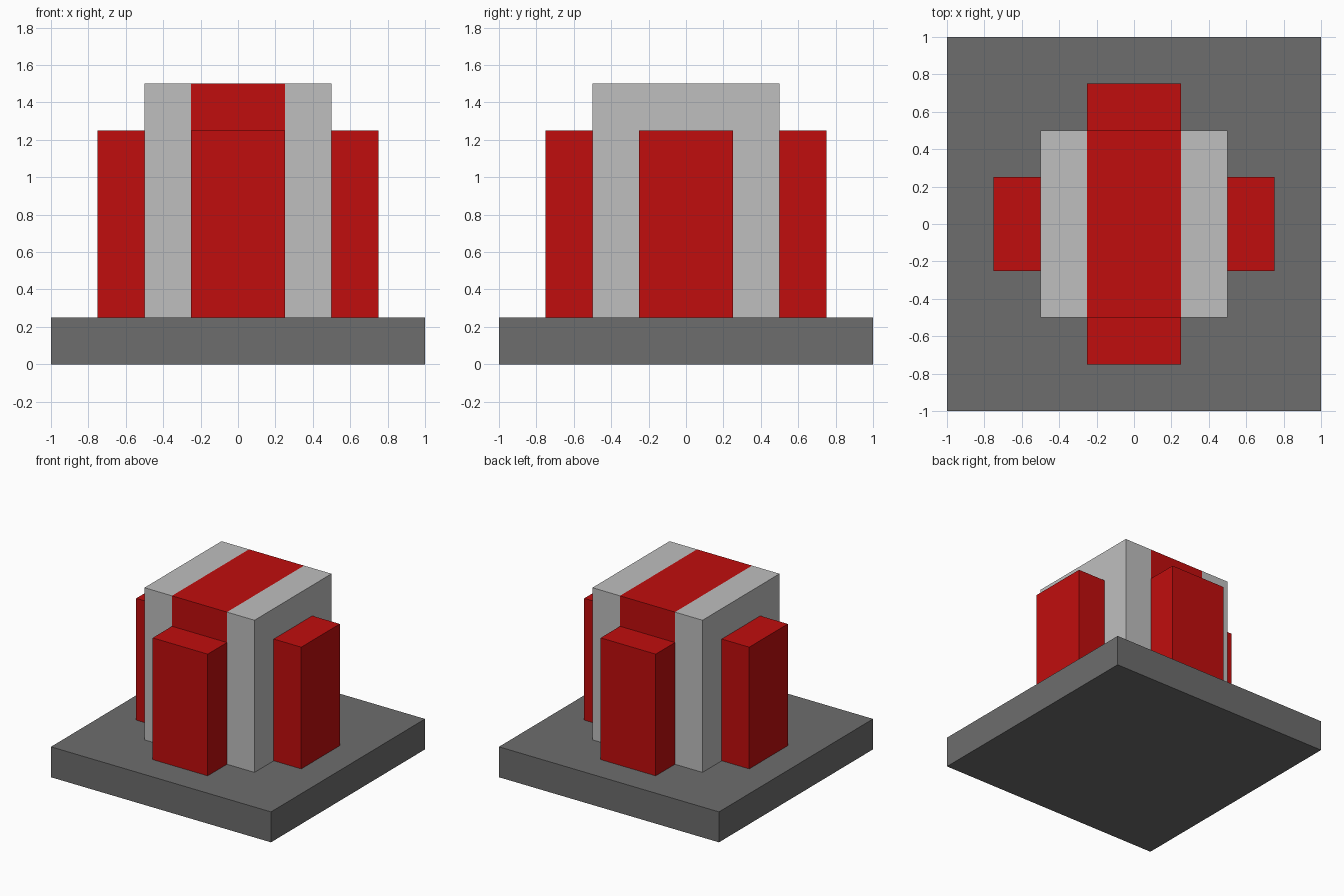
import bpy
import bmesh
from math import pi
from mathutils import Matrix, Vector

default_cube = bpy.data.objects.get("Cube")
if default_cube:
    bpy.data.objects.remove(default_cube, do_unlink=True)


def material(name, color):
    mat = bpy.data.materials.new(name)
    mat.use_nodes = True
    mat.diffuse_color = color
    mat.node_tree.nodes["Principled BSDF"].inputs["Base Color"].default_value = color
    return mat


def box(name, size, base_center, mats, turn=0, stripe=None):
    """Box standing on base_center; stripe is the half width of a middle band."""
    bm = bmesh.new()
    bmesh.ops.create_cube(bm, size=1)
    bmesh.ops.scale(bm, vec=size, verts=bm.verts)
    bmesh.ops.translate(bm, vec=Vector(base_center) + Vector((0, 0, size[2] / 2)), verts=bm.verts)
    if stripe:
        for x in (-stripe, stripe):
            bmesh.ops.bisect_plane(bm, geom=bm.verts[:] + bm.edges[:] + bm.faces[:],
                                   plane_co=(x, 0, 0), plane_no=(1, 0, 0))
        for face in bm.faces:
            face.material_index = int(abs(face.calc_center_median().x) < stripe)
    bm.transform(Matrix.Rotation(turn, 4, "Z"))
    mesh = bpy.data.meshes.new(name)
    bm.to_mesh(mesh)
    bm.free()
    for mat in mats:
        mesh.materials.append(mat)
    obj = bpy.data.objects.new(name, mesh)
    bpy.context.collection.objects.link(obj)
    return obj


dark_grey = material("dark grey", (0.153, 0.153, 0.153, 1))
light_grey = material("light grey", (0.52, 0.52, 0.52, 1))
red = material("red", (0.53, 0.004, 0.004, 1))

# Square base slab
box("base", (2, 2, 0.25), (0, 0, 0), [dark_grey])

# Central block with a red band running over it from front to back
box("core", (1, 1, 1.25), (0, 0, 0.25), [light_grey, red], stripe=0.25)

# One red buttress against each side of the block
for i, side in enumerate(("front", "left", "back", "right")):
    box(side + "_buttress", (0.5, 0.25, 1), (0, -0.625, 0.25), [red], turn=i * pi / 2)
